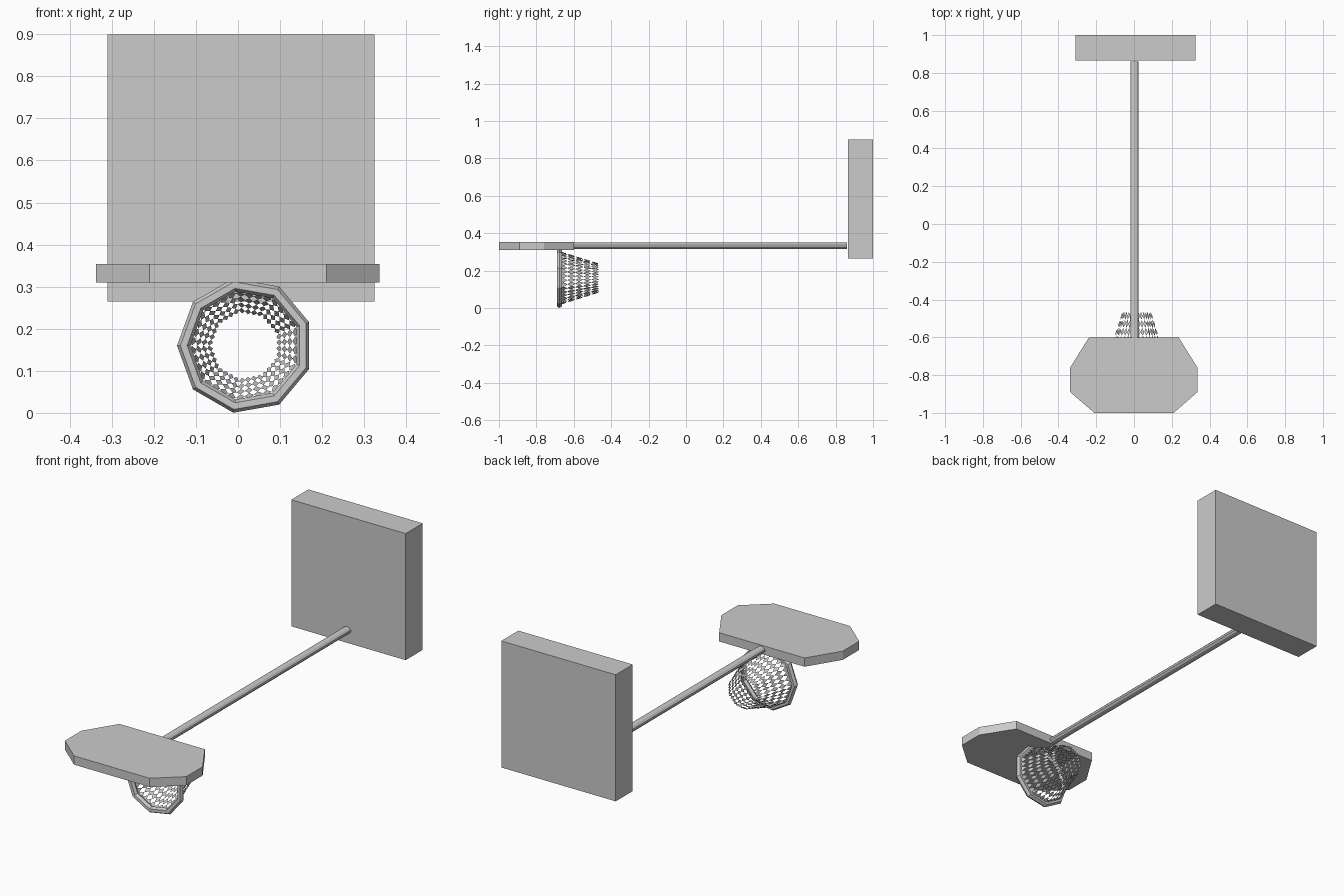
import bpy, bmesh, math
from mathutils import Vector

if "Cube" in bpy.data.objects:
    bpy.data.objects.remove(bpy.data.objects["Cube"])


def make_object(name, bm):
    mesh = bpy.data.meshes.new(name)
    bm.to_mesh(mesh)
    bm.free()
    obj = bpy.data.objects.new(name, mesh)
    bpy.context.collection.objects.link(obj)
    return obj


def plate(name, outline, z0, z1):
    """Extrude an xy outline from z0 up to z1."""
    bm = bmesh.new()
    face = bm.faces.new([bm.verts.new((x, y, z0)) for x, y in outline])
    res = bmesh.ops.extrude_face_region(bm, geom=[face])
    top = [v for v in res["geom"] if isinstance(v, bmesh.types.BMVert)]
    bmesh.ops.translate(bm, verts=top, vec=(0, 0, z1 - z0))
    bmesh.ops.recalc_face_normals(bm, faces=bm.faces)
    return make_object(name, bm)


# Square slab at the far end of the pole
plate("base_slab", [(-0.31, 0.865), (0.325, 0.865), (0.325, 1.0), (-0.31, 1.0)], 0.265, 0.90)

# Eight-sided backboard
plate("backboard", [(-0.21, -1.0), (0.21, -1.0), (0.336, -0.89), (0.336, -0.76),
                    (0.236, -0.60), (-0.238, -0.60), (-0.338, -0.76), (-0.338, -0.89)],
      0.31, 0.354)

# Pole joining the two
bpy.ops.mesh.primitive_cylinder_add(vertices=10, radius=1, depth=1,
                                    location=(0.003, 0.125, 0.332),
                                    rotation=(math.pi / 2, 0, 0))
pole = bpy.context.object
pole.name = "pole"
pole.scale = (0.022, 0.017, 1.47)

# Nine-sided hoop
CX, CZ, SIDES = 0.017, 0.16, 9
bpy.ops.mesh.primitive_torus_add(major_segments=SIDES, minor_segments=6,
                                 major_radius=0.146, minor_radius=0.016,
                                 location=(CX, -0.677, CZ),
                                 rotation=(math.pi / 2, 0, math.pi))
bpy.context.object.name = "hoop"

# Net: a tapering nine-sided sleeve of diamonds touching at their corners
PER_SIDE, ROWS = 4, 5


def net_point(u, t):
    """u counts sides round the sleeve, t runs from hoop (0) to tip (1)."""
    side = math.floor(u)
    corner = [Vector((-math.cos(a), 0, math.sin(a)))
              for a in (2 * math.pi * k / SIDES for k in (side, side + 1))]
    p = corner[0].lerp(corner[1], u - side) * (0.147 - 0.068 * t)
    return p + Vector((CX, -0.677 + 0.212 * t, CZ))


bm = bmesh.new()
for i in range(SIDES * PER_SIDE):
    for j in range(ROWS):
        corners = [(i, j + 0.5), (i + 0.5, j), (i + 1, j + 0.5), (i + 0.5, j + 1)]
        bm.faces.new([bm.verts.new(net_point(a / PER_SIDE, b / ROWS)) for a, b in corners])
bmesh.ops.remove_doubles(bm, verts=bm.verts, dist=0.0002)
make_object("net", bm)
